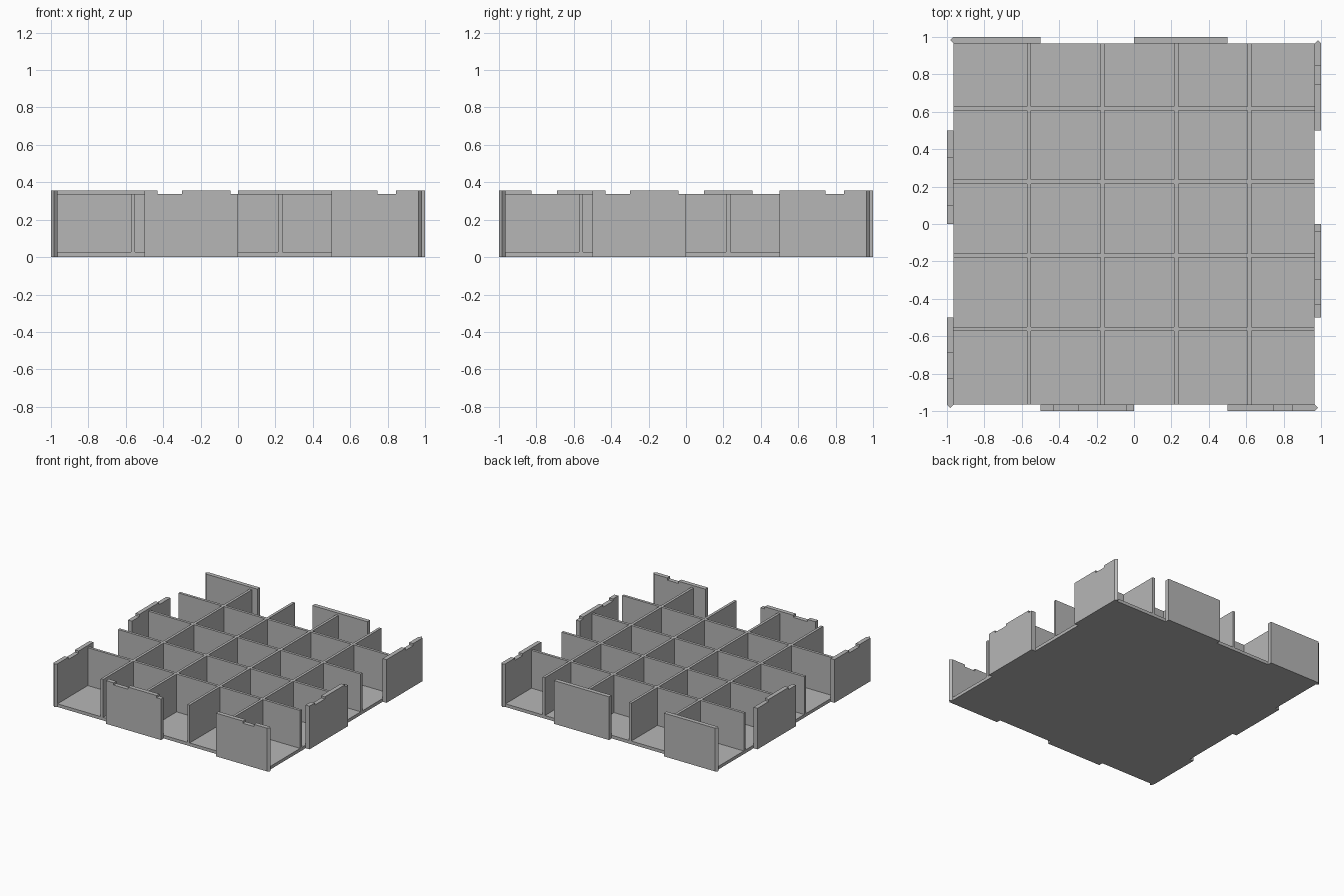
import bpy
import bmesh
from math import pi
from mathutils import Matrix

cube = bpy.data.objects.get("Cube")
if cube:
    bpy.data.objects.remove(cube, do_unlink=True)

INNER = 0.965       # half width of the tray floor
FLOOR = 0.026       # floor thickness
WALL_TOP = 0.337    # top of dividers and bottom of notches
PANEL_TOP = 0.355
THICK = 0.022       # divider thickness
MID = (1 + INNER) / 2
HALF = (1 - INNER) / 2

grey = bpy.data.materials.new("plain_grey")
grey.use_nodes = True
colour = (0.47, 0.47, 0.47, 1)
grey.diffuse_color = colour
grey.node_tree.nodes["Principled BSDF"].inputs["Base Color"].default_value = colour


def finish(name, bm):
    bmesh.ops.recalc_face_normals(bm, faces=bm.faces)
    mesh = bpy.data.meshes.new(name)
    bm.to_mesh(mesh)
    bm.free()
    mesh.materials.append(grey)
    obj = bpy.data.objects.new(name, mesh)
    bpy.context.collection.objects.link(obj)
    return obj


def add_box(bm, low, high):
    size = [b - a for a, b in zip(low, high)]
    centre = [(a + b) / 2 for a, b in zip(low, high)]
    matrix = Matrix.Translation(centre) @ Matrix.Diagonal((*size, 1))
    bmesh.ops.create_cube(bm, size=1, matrix=matrix)


# Floor
bm = bmesh.new()
add_box(bm, (-INNER, -INNER, 0), (INNER, INNER, FLOOR))
finish("floor", bm)

# Dividers: full walls one way, short walls between them the other way
centres = [-0.561, -0.168, 0.226, 0.617]
half = THICK / 2
bm = bmesh.new()
for c in centres:
    add_box(bm, (c - half, -INNER, FLOOR), (c + half, INNER, WALL_TOP))
finish("long_dividers", bm)

starts = [-INNER] + [c + half for c in centres]
ends = [c - half for c in centres] + [INNER]
bm = bmesh.new()
for c in centres:
    for a, b in zip(starts, ends):
        add_box(bm, (a, c - half, FLOOR), (b, c + half, WALL_TOP))
finish("cross_dividers", bm)


def side_panel(name, start, end, notches, turn):
    """Notched plate on the front side, turned about z onto its own side."""
    top = []
    level = WALL_TOP if notches and notches[0][0] <= start else PANEL_TOP
    top.append((start, level))
    for a, b in notches:
        if a > start:
            top += [(a, PANEL_TOP), (a, WALL_TOP)]
        if b < end:
            top += [(b, WALL_TOP), (b, PANEL_TOP)]
    level = WALL_TOP if notches and notches[-1][1] >= end else PANEL_TOP
    top.append((end, level))
    outline = [(end, 0), (start, 0)] + top

    # Three layers through the thickness; corner ends come to a point
    bm = bmesh.new()
    rings = []
    for y, tip in ((-1, 0), (-MID, HALF), (-INNER, 0)):
        ring = []
        for u, z in outline:
            pointed = u == end and end == INNER
            ring.append(bm.verts.new((u + (tip if pointed else 0), y, z)))
        rings.append(ring)
    bm.faces.new(rings[0])
    bm.faces.new(rings[-1])
    n = len(outline)
    for first, second in zip(rings, rings[1:]):
        for i in range(n):
            j = (i + 1) % n
            bm.faces.new((first[i], first[j], second[j], second[i]))
    bmesh.ops.rotate(bm, verts=bm.verts, cent=(0, 0, 0),
                     matrix=Matrix.Rotation(turn * pi / 2, 3, "Z"))
    finish(name, bm)


# Side panels: a middle and a corner plate on each side
open_mid, open_corner = [(-0.43, -0.3), (-0.04, 0)], [(0.745, 0.845)]
left_mid, left_corner = [(-0.5, -0.355), (-0.097, 0)], [(0.69, 0.825)]
sides = [("front", open_mid, open_corner), ("right", open_mid, open_corner),
         ("back", [], []), ("left", left_mid, left_corner)]
for turn, (side, mid_notches, corner_notches) in enumerate(sides):
    # the +x side is the model's own left
    label = {"right": "left", "left": "right"}.get(side, side)
    side_panel(label + "_middle_panel", -0.5, 0, mid_notches, turn)
    side_panel(label + "_corner_panel", 0.5, INNER, corner_notches, turn)
